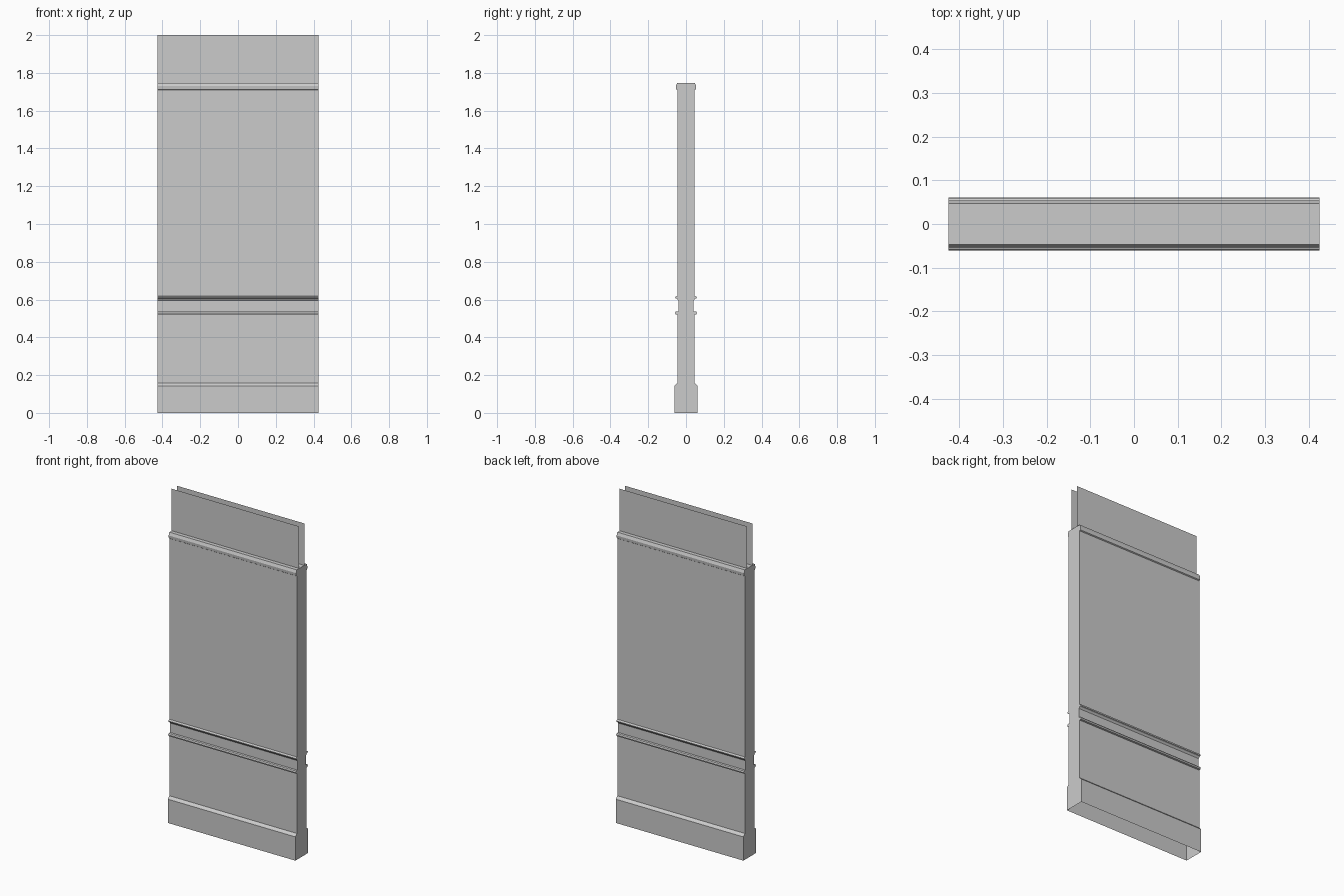
import bpy, bmesh

if "Cube" in bpy.data.objects:
    bpy.data.objects.remove(bpy.data.objects["Cube"])

HALF = 0.425  # half the panel width


def make_object(name, bm):
    mesh = bpy.data.meshes.new(name)
    bm.to_mesh(mesh)
    bm.free()
    obj = bpy.data.objects.new(name, mesh)
    bpy.context.collection.objects.link(obj)
    return obj


# Half profile of the wall: (distance from centre, height)
profile = [
    (0.061, 0.0), (0.061, 0.143), (0.056, 0.149), (0.048, 0.156),   # skirting
    (0.046, 0.158), (0.046, 0.520),                                 # dado
    (0.056, 0.522), (0.058, 0.530), (0.054, 0.537), (0.041, 0.538), # lower rail
    (0.041, 0.595), (0.048, 0.604),                                 # recess
    (0.056, 0.607), (0.058, 0.614), (0.046, 0.619),                 # upper rail
    (0.046, 1.709), (0.052, 1.713), (0.054, 1.730), (0.047, 1.747), # crown
]
section = [(-d, z) for d, z in profile] + [(d, z) for d, z in reversed(profile)]

# Wall: extruded section with closed ends and an open underside
bm = bmesh.new()
left = [bm.verts.new((-HALF, y, z)) for y, z in section]
right = [bm.verts.new((HALF, y, z)) for y, z in section]
for i in range(len(section) - 1):
    bm.faces.new((left[i], right[i], right[i + 1], left[i + 1]))
ends = [bm.faces.new(left), bm.faces.new(right[::-1])]
bmesh.ops.recalc_face_normals(bm, faces=bm.faces)
bmesh.ops.triangulate(bm, faces=ends)
make_object("wall_panel", bm)

# Upper sheets: thin single-sided panes standing on the crown
for name, y in (("front_upper_sheet", -0.024), ("back_upper_sheet", 0.024)):
    bm = bmesh.new()
    corners = [(-HALF, 1.747), (HALF, 1.747), (HALF, 2.0), (-HALF, 2.0)]
    if y > 0:
        corners.reverse()
    bm.faces.new([bm.verts.new((x, y, z)) for x, z in corners])
    make_object(name, bm)
